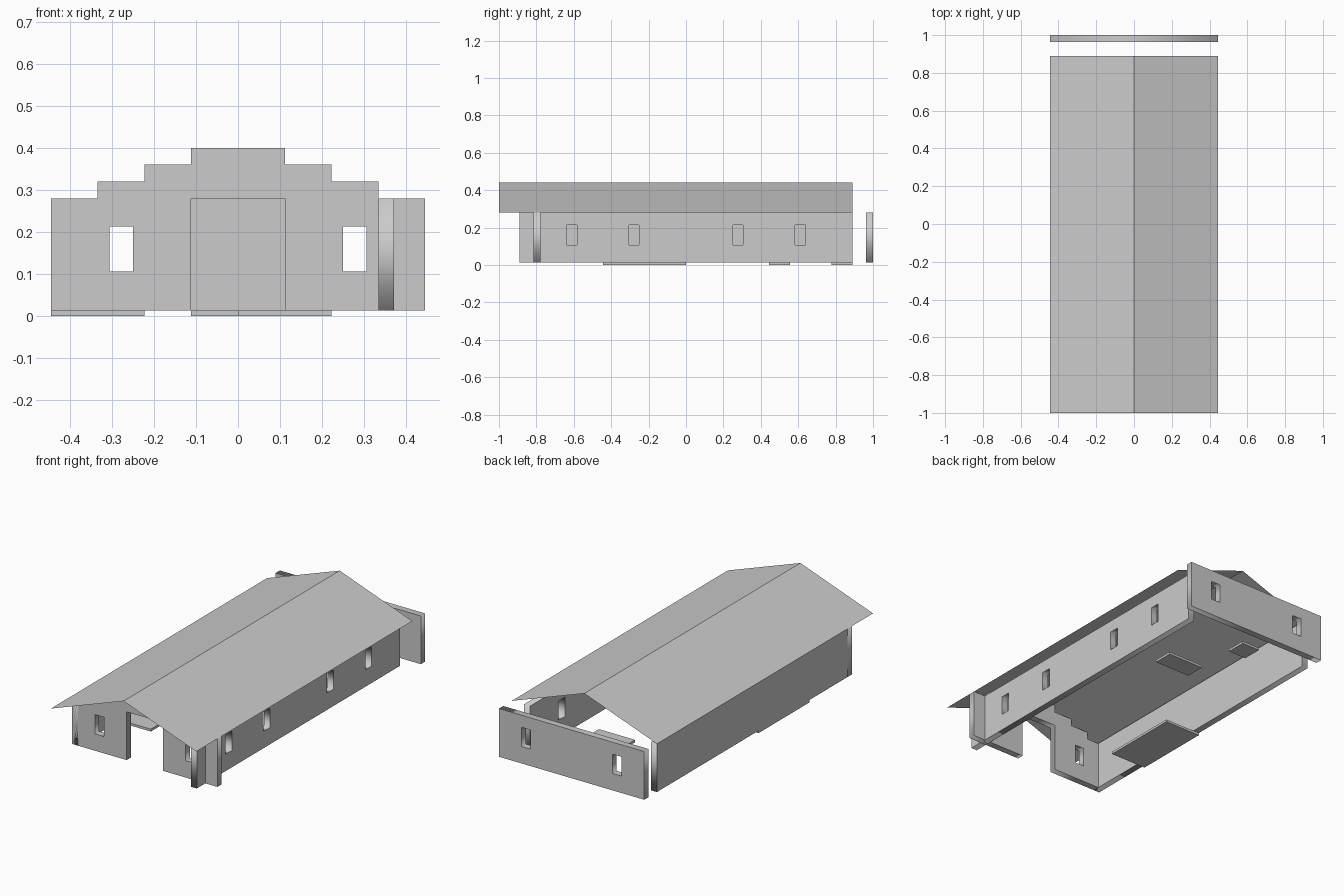
import bpy
from math import pi

if "Cube" in bpy.data.objects:
    bpy.data.objects.remove(bpy.data.objects["Cube"])

U = 1 / 9            # layout module
T = U / 3            # wall thickness
FLOOR, EAVE, RIDGE = 0.0133, 0.28, 0.44
STEP = 0.04          # gable step height


def rect(a0, a1, z0, z1):
    return [(a0, z0), (a1, z0), (a1, z1), (a0, z1)]


def window(c):
    return rect(c - U / 4, c + U / 4, 0.1067, 0.2133)


def wall(name, outline, centres, mid, along_y=False):
    """Extruded outline with window holes; mid is the wall's centre plane."""
    cu = bpy.data.curves.new(name, 'CURVE')
    cu.dimensions, cu.fill_mode, cu.extrude = '2D', 'BOTH', T / 2
    for pts in [outline] + [window(c) for c in centres]:
        sp = cu.splines.new('POLY')
        sp.points.add(len(pts) - 1)
        for p, (a, z) in zip(sp.points, pts):
            p.co = (a, z, 0, 1)
        sp.use_cyclic_u = True
    ob = bpy.data.objects.new(name, cu)
    bpy.context.collection.objects.link(ob)
    ob.rotation_euler = (pi / 2, 0, pi / 2 if along_y else 0)
    ob.location = (mid, 0, 0) if along_y else (0, mid, 0)
    bpy.ops.object.select_all(action='DESELECT')
    ob.select_set(True)
    bpy.context.view_layer.objects.active = ob
    bpy.ops.object.convert(target='MESH')
    bpy.context.object.name = name


def slab(name, x0, x1, y0, y1):
    bpy.ops.mesh.primitive_cube_add(
        size=1, location=((x0 + x1) / 2, (y0 + y1) / 2, FLOOR / 2))
    ob = bpy.context.object
    ob.name = name
    ob.scale = (x1 - x0, y1 - y0, FLOOR)


# Front wall: stepped gable with a doorway notch
right = [(U, FLOOR), (4 * U, FLOOR), (4 * U, EAVE)]
for i in (3, 2, 1):
    z = EAVE + STEP * (3 - i)
    right += [(i * U, z), (i * U, z + STEP)]
left = [(-x, z) for x, z in reversed(right)]
front = right + left + [(-U, EAVE), (U, EAVE)]
wall("front_wall", front, (-2.5 * U, 2.5 * U), -7 * U - T / 2)

# Back wall stands clear of the roof
wall("back_wall", rect(-4 * U, 4 * U, FLOOR, EAVE), (-2.5 * U, 2.5 * U), 1 - T / 2)

# Side walls: windows on the right only
wall("right_wall", rect(-8 * U, 8 * U, FLOOR, EAVE),
     [s * k * U for s in (-1, 1) for k in (2.5, 5.5)], 3 * U + T / 2, True)
wall("left_wall", rect(-7 * U - T, 8 * U, FLOOR, EAVE), (), -4 * U + T / 2, True)

# Thin floor slabs
slab("large_floor_slab", -4 * U, -2 * U, -4 * U, 0)
slab("middle_floor_slab", 0, 2 * U, 4 * U, 5 * U)
slab("rear_floor_slab", -U, 0, 7 * U, 8 * U)

# Gable roof: two sheets meeting at the ridge
me = bpy.data.meshes.new("roof")
section = [(-4 * U, EAVE), (0, RIDGE), (4 * U, EAVE)]
me.from_pydata([(x, y, z) for y in (-1, 8 * U) for x, z in section], [],
               [(0, 1, 4, 3), (1, 2, 5, 4)])
bpy.context.collection.objects.link(bpy.data.objects.new("roof", me))
